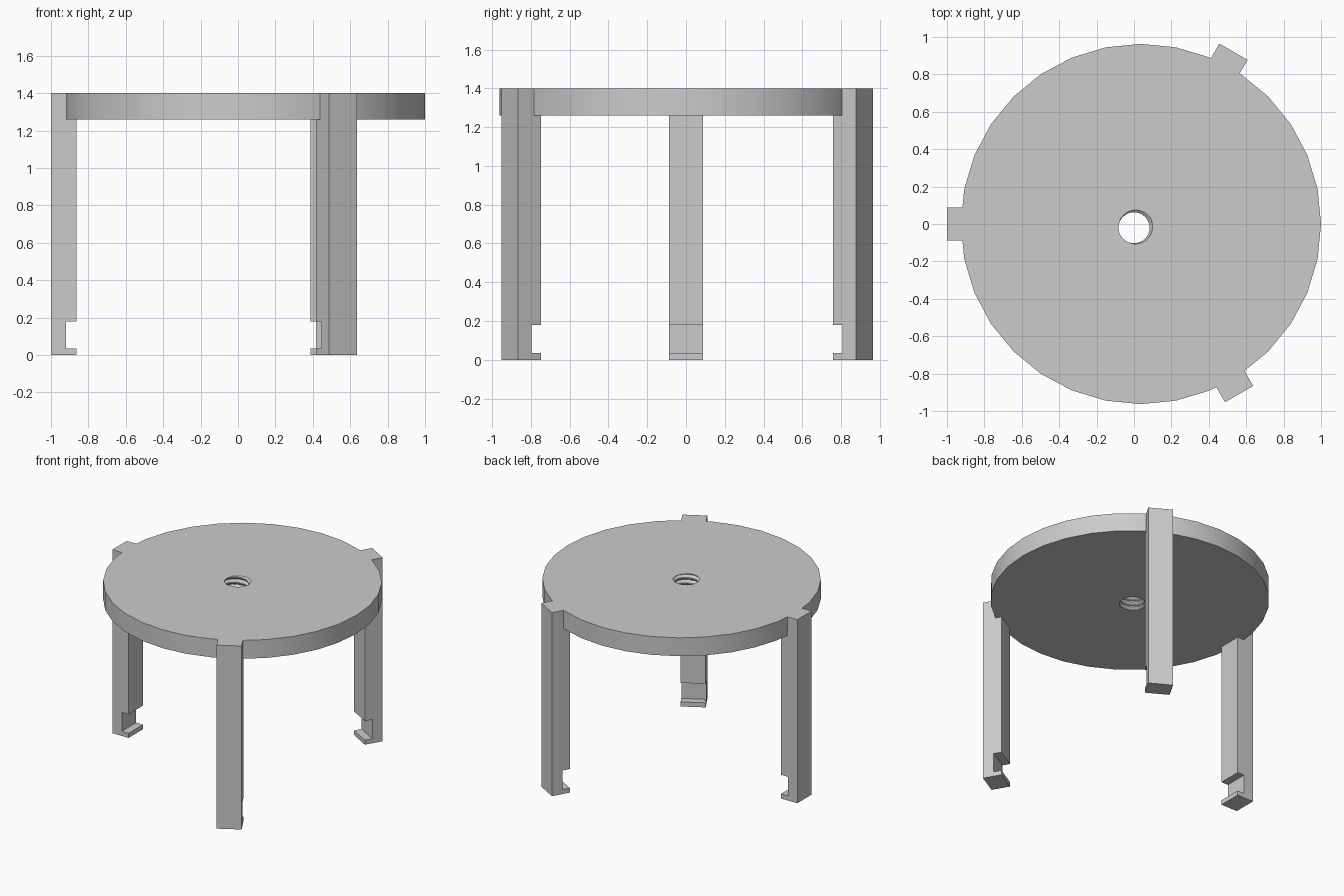
import bpy, bmesh
from math import sin, cos, pi, radians, tau
from mathutils import Matrix, Vector

cube = bpy.data.objects.get("Cube")
if cube:
    bpy.data.objects.remove(cube, do_unlink=True)

grey = bpy.data.materials.new("light grey")
grey.use_nodes = True
grey.diffuse_color = (0.6, 0.6, 0.6, 1)
grey.node_tree.nodes["Principled BSDF"].inputs["Base Color"].default_value = grey.diffuse_color

TOP, UNDER = 1.4, 1.26
CENTRE = Vector((0.037, 0, 0))
RADIUS = 0.963
SIDES = 32


def finish(bm, name):
    bmesh.ops.recalc_face_normals(bm, faces=bm.faces)
    mesh = bpy.data.meshes.new(name)
    bm.to_mesh(mesh)
    bm.free()
    mesh.materials.append(grey)
    obj = bpy.data.objects.new(name, mesh)
    bpy.context.collection.objects.link(obj)
    return obj


def ring(bm, centre, z, radius):
    """Ring of vertices; radius is a function of the angle."""
    angles = [tau * i / SIDES for i in range(SIDES)]
    return [bm.verts.new((centre.x + radius(a) * cos(a), centre.y + radius(a) * sin(a), z))
            for a in angles]


def bridge(bm, a, b):
    for i in range(SIDES):
        j = (i + 1) % SIDES
        bm.faces.new((a[i], a[j], b[j], b[i]))


# Round plate with a threaded hole
HOLE = Vector((0.0, -0.02, 0))
PITCH, MINOR, DEPTH = 0.04, 0.083, 0.02
ROWS = 56


def thread_radius(z):
    def radius(a):
        phase = ((z - TOP) / PITCH - (a - radians(30)) / tau) % 1
        return MINOR + DEPTH * max(0, 1 - 2.6 * min(phase, 1 - phase))
    return radius


bm = bmesh.new()
rim_top = ring(bm, CENTRE, TOP, lambda a: RADIUS)
rim_under = ring(bm, CENTRE, UNDER, lambda a: RADIUS)
heights = [TOP + (UNDER - TOP) * k / ROWS for k in range(ROWS + 1)]
bore = [ring(bm, HOLE, z, thread_radius(z)) for z in heights]
loops = [rim_under, rim_top] + bore + [rim_under]
for a, b in zip(loops, loops[1:]):
    bridge(bm, a, b)
plate = finish(bm, "round_plate")
bpy.context.view_layer.objects.active = plate
plate.select_set(True)
bpy.ops.object.shade_smooth_by_angle(angle=radians(25))
plate.select_set(False)


# Legs: side profile with a hooked foot, extruded across the width
def leg(name, angle, outer, shift):
    inner, notch, joint = outer - 0.137, outer - 0.08, 0.94
    profile = [(outer, 0), (inner, 0), (inner, 0.035), (notch, 0.035), (notch, 0.18),
               (inner, 0.18), (inner, UNDER + 0.01), (joint, UNDER + 0.01),
               (joint, TOP), (outer, TOP)]
    bm = bmesh.new()
    face = bm.faces.new([bm.verts.new((r, shift - 0.087, z)) for r, z in profile])
    out = bmesh.ops.extrude_face_region(bm, geom=[face])
    verts = [v for v in out["geom"] if isinstance(v, bmesh.types.BMVert)]
    bmesh.ops.translate(bm, verts=verts, vec=(0, 0.174, 0))
    bm.transform(Matrix.Translation(CENTRE) @ Matrix.Rotation(radians(angle), 4, "Z"))
    finish(bm, name)


leg("right_leg", 180, 1.037, 0)
leg("back_left_leg", 60, 1.045, 0.032)
leg("front_left_leg", -60, 1.05, 0)
